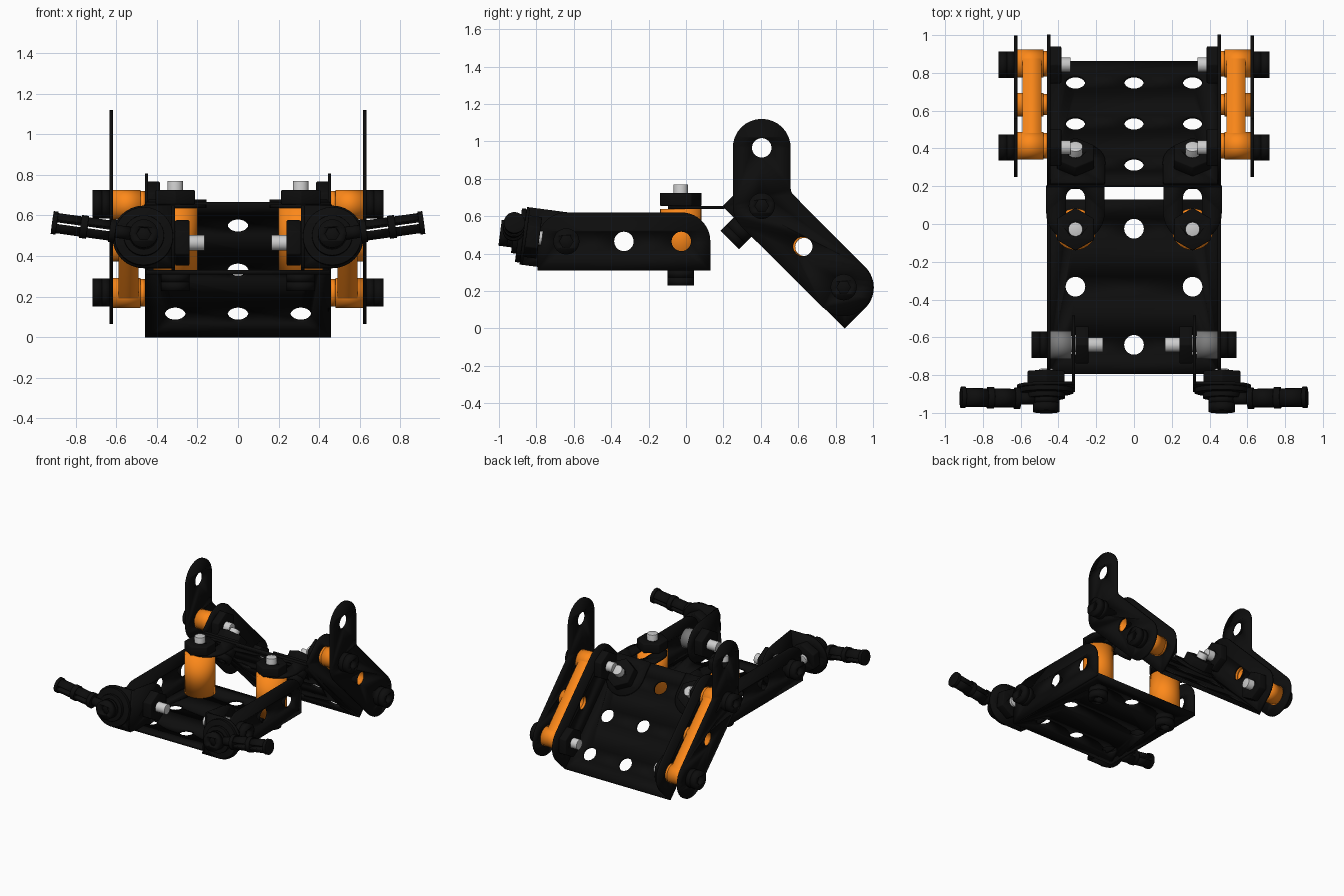
import bpy
from math import sin, cos, pi, radians
from mathutils import Matrix

if "Cube" in bpy.data.objects:
    bpy.data.objects.remove(bpy.data.objects["Cube"])


def material(name, rgb):
    m = bpy.data.materials.new(name)
    m.diffuse_color = (*rgb, 1)
    m.use_nodes = True
    m.node_tree.nodes["Principled BSDF"].inputs["Base Color"].default_value = m.diffuse_color
    return m


BLACK = material("black", (0.004, 0.004, 0.004))
ORANGE = material("orange", (0.99, 0.25, 0.01))
GREY = material("mid_grey", (0.2, 0.2, 0.2))
STEEL = material("light_grey", (0.75, 0.75, 0.75))

T = lambda x, y, z: Matrix.Translation((x, y, z))
R = lambda deg, axis: Matrix.Rotation(radians(deg), 4, axis)
# turns a profile drawn in (y, z) so that it is extruded along +x
SIDE = Matrix(((0, 0, 1), (1, 0, 0), (0, 1, 0))).to_4x4()


def arc(cx, cy, r, a0, a1, n=16):
    return [(cx + r * cos(radians(a0 + (a1 - a0) * i / n)),
             cy + r * sin(radians(a0 + (a1 - a0) * i / n))) for i in range(n + 1)]


def circle(cx, cy, r, n=32, turn=0):
    return arc(cx, cy, r, turn, turn + 360, n)[:-1]


def capsule(x0, x1, cy, r):
    return arc(x0, cy, r, 90, 270) + arc(x1, cy, r, -90, 90)


def prism(name, loops, z0, z1, frame, mat, mirror=True, bevel=0):
    """Extrude outlines (inner loops are holes) from z0 to z1 in a frame."""
    cu = bpy.data.curves.new(name, 'CURVE')
    cu.dimensions = '2D'
    cu.fill_mode = 'BOTH'
    cu.extrude = (z1 - z0) / 2
    for pts in loops:
        s = cu.splines.new('POLY')
        s.points.add(len(pts) - 1)
        for p, (x, y) in zip(s.points, pts):
            p.co = (x, y, 0, 1)
        s.use_cyclic_u = True
    tmp = bpy.data.objects.new(name, cu)
    bpy.context.collection.objects.link(tmp)
    bpy.context.view_layer.update()
    me = bpy.data.meshes.new_from_object(tmp.evaluated_get(bpy.context.evaluated_depsgraph_get()))
    bpy.data.objects.remove(tmp)
    me.transform(frame @ T(0, 0, (z0 + z1) / 2))
    me.materials.clear()
    me.materials.append(mat)
    ob = bpy.data.objects.new(name, me)
    bpy.context.collection.objects.link(ob)
    w = ob.modifiers.new("weld", 'WELD')
    w.merge_threshold = 0.0002
    if bevel:
        b = ob.modifiers.new("bevel", 'BEVEL')
        b.width = bevel
        b.segments = 2
        b.limit_method = 'ANGLE'
        b.angle_limit = radians(50)
    if mirror:
        ob.modifiers.new("mirror", 'MIRROR').use_mirror_merge = False
    return ob


def bolt(name, frame, nut, tip, head=0.082):
    """Socket-head bolt: head on +z, shank and nut on -z."""
    rim = circle(0, 0, 0.07)
    prism(name + "_head", [rim], 0, head - 0.045, frame, BLACK)
    prism(name + "_socket", [rim, circle(0, 0, 0.036, 6)], head - 0.045, head, frame, BLACK)
    prism(name + "_shank", [circle(0, 0, 0.038, 24)], -tip, 0, frame, STEEL, bevel=0.006)
    prism(name + "_nut", [circle(0, 0, 0.113, 6, 30), circle(0, 0, 0.038, 24)],
          -nut - 0.07, -nut, frame, BLACK, bevel=0.01)


H = 0.155            # half width of every strip
HOLE = 0.052
ROWS = (0.155, 0.463, 0.77)


def tray(name, frame, holes):
    """Perforated plate with an upright round-cornered flange on each side."""
    outline = [(-0.455, 0), (0.455, 0), (0.455, 0.925), (-0.455, 0.925)]
    prism(name + "_base", [outline] + [circle(x, y, HOLE) for x, y in holes],
          0, 0.02, frame, BLACK, mirror=False)
    side = [(0, 0), (0.925, 0)] + arc(0.77, H, H, 0, 90) + arc(H, H, H, 90, 180)
    prism(name + "_flange", [side] + [circle(y, H, HOLE) for y in ROWS],
          0.443, 0.46, frame @ SIDE, BLACK)


# Front tray lies flat, rear tray slopes down at 45 degrees
FRONT = T(0, -0.795, 0.31)
REAR = T(0, 0.195, 0.653) @ R(-45, 'X')
tray("front_tray", FRONT,
     [(x, y) for y in ROWS for x in (-0.31, 0, 0.31) if (x, y) != (0, ROWS[1])])
tray("rear_tray", REAR, [(x, y) for y in ROWS for x in (-0.31, 0, 0.31)])

# Upright spacers with bolts, carrying slotted angle brackets
POST = (0.31, -0.028)
prism("upright_spacer", [circle(*POST, 0.11), circle(*POST, 0.04)], 0.33, 0.638, T(0, 0, 0), ORANGE)
bolt("upright_bolt", T(*POST, 0.31) @ R(180, 'X'), 0.345, 0.46)
slot = arc(0.31, -0.03, 0.05, 180, 360) + arc(0.31, 0.14, 0.05, 0, 180)
prism("hinge_bracket_top", [arc(0.31, 0.06, H, 180, 360) + [(0.465, 0.205), (0.155, 0.205)], slot],
      0.638, 0.655, T(0, 0, 0), BLACK)
prism("hinge_bracket_leg", [[(0.155, 0), (0.442, 0)] + arc(0.297, H, 0.145, 0, 180), circle(0.31, H, HOLE)],
      0.02, 0.036, REAR, BLACK)
bolt("hinge_bolt", REAR @ T(0.31, H, 0) @ R(180, 'X'), 0.036, 0.15, 0.1)

# Bent outer strips with an upright end
A, B, C = (0.405, 0.965), (0.405, 0.655), (0.843, 0.22)
strip = (arc(*A, H, 0, 180) + arc(*B, H, 180, 225, 6) + arc(*C, H, 225, 405) +
         arc(0.60, 0.745, 0.04, 225, 180, 5))
MID = ((B[0] + C[0]) / 2, (B[1] + C[1]) / 2)
prism("bent_strip", [strip] + [circle(*p, HOLE) for p in (A, B, MID, C)],
      0.618, 0.635, SIDE, BLACK)
for i, p in enumerate((B, C)):
    bolt("strip_bolt_%d" % i, T(0.635, *p) @ SIDE, 0.18, 0.30)

# Orange beams between strip and flange
beam = REAR @ SIDE
prism("orange_beam", [capsule(ROWS[0], ROWS[2], H, 0.068)] + [circle(y, H, 0.048) for y in ROWS],
      0.49, 0.59, beam, ORANGE)
for i, y in enumerate(ROWS):
    r = 0.062 if i == 1 else 0.074
    prism("beam_hub_%d" % i, [circle(y, H, r), circle(y, H, 0.048)], 0.48, 0.618, beam, ORANGE)
    prism("beam_collar_%d" % i, [circle(y, H, r - 0.006), circle(y, H, 0.048)],
          0.46, 0.48, beam, ORANGE)

# Front corner: bolt, grey spacer and a slightly tilted angle bracket
PIVOT = T(0, -0.64, 0.465)
bolt("corner_bolt", PIVOT @ T(0.46, 0, 0) @ SIDE, 0.15, 0.295)
prism("grey_spacer", [circle(0, 0, 0.075), circle(0, 0, 0.04)], 0.33, 0.443, PIVOT @ SIDE, GREY)
TILT = PIVOT @ R(-7.5, 'X')
prism("corner_bracket_leg", [[(-0.232, H), (-0.232, -H)] + arc(0, 0, H, -90, 90), circle(0, 0, HOLE)],
      0.312, 0.329, TILT @ SIDE, BLACK)
FACE = TILT @ R(90, 'X')
prism("corner_bracket_face", [[(0.312, H), (0.312, -H)] + arc(0.465, 0, H, -90, 90), circle(0.465, 0, HOLE)],
      0.215, 0.232, FACE, BLACK)

# Washer, hub and bolt on the bracket face
prism("washer", [circle(0.465, 0, 0.145)], 0.232, 0.258, FACE, BLACK, bevel=0.008)
prism("pin_hub", [circle(0.465, 0, 0.1)], 0.258, 0.285, FACE, BLACK, bevel=0.008)
bolt("face_bolt", FACE @ T(0.465, 0, 0.285), 0.07, 0.155, 0.072)

# Split pin pointing outward and slightly upward
PIN = FACE @ T(0.465, 0, 0.288) @ R(8, 'Z') @ R(90, 'Y')
prism("pin_neck", [circle(0, 0, 0.032, 24)], 0.065, 0.15, PIN, BLACK)
halves = [arc(0, 0, 0.05, 12, 168), arc(0, 0, 0.05, 192, 348)]
for i, (a, b) in enumerate(((0.17, 0.28), (0.315, 0.432))):
    prism("pin_split_%d" % i, halves, a, b, PIN, BLACK)
for i, (a, b) in enumerate(((0.14, 0.17), (0.28, 0.315), (0.432, 0.456))):
    prism("pin_collar_%d" % i, [circle(0, 0, 0.057)], a, b, PIN, BLACK, bevel=0.005)

# Smooth round walls, keep edges sharp
bpy.ops.object.select_all(action='SELECT')
bpy.context.view_layer.objects.active = bpy.context.selected_objects[0]
bpy.ops.object.shade_smooth_by_angle(angle=radians(35))
